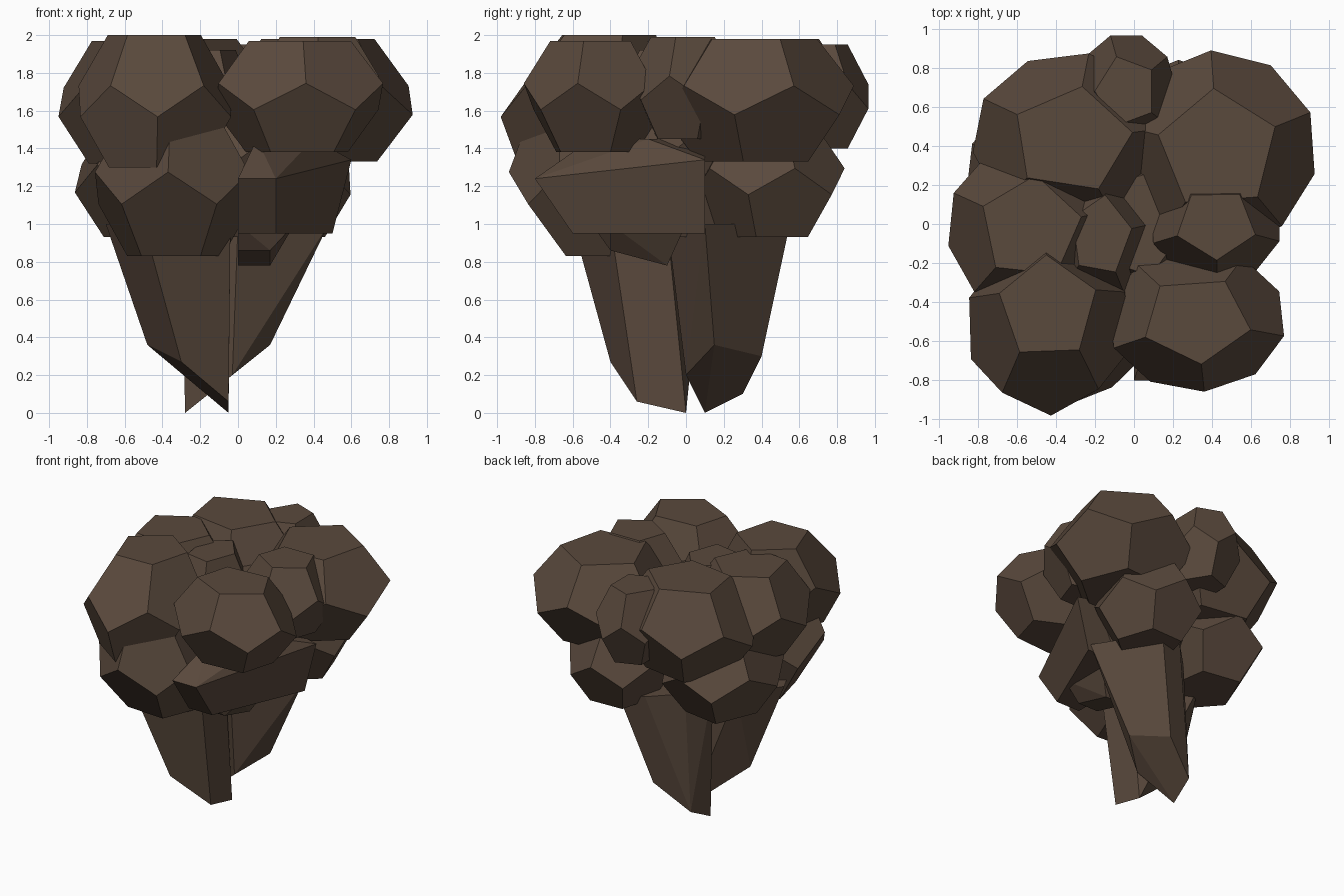
import bpy
import bmesh
from math import cos, sin, radians, sqrt

cube = bpy.data.objects.get("Cube")
if cube:
    bpy.data.objects.remove(cube, do_unlink=True)

# One earthy material for the whole model
stone = bpy.data.materials.new("brown_stone")
stone.use_nodes = True
colour = (0.102, 0.067, 0.046, 1)
stone.diffuse_color = colour
shader = next(n for n in stone.node_tree.nodes if n.type == "BSDF_PRINCIPLED")
shader.inputs["Base Color"].default_value = colour
shader.inputs["Roughness"].default_value = 0.9

GOLDEN = (sqrt(5) - 1) / 2


def hull(name, *corner_groups):
    """Flat-faced convex stone wrapped around groups of corner points."""
    bm = bmesh.new()
    for group in corner_groups:
        for point in group:
            bm.verts.new(point)
    bmesh.ops.convex_hull(bm, input=bm.verts[:])
    loose = [v for v in bm.verts if not v.link_faces]
    bmesh.ops.delete(bm, geom=loose, context="VERTS")
    bmesh.ops.dissolve_limit(bm, angle_limit=radians(8),
                             verts=bm.verts[:], edges=bm.edges[:])
    bmesh.ops.recalc_face_normals(bm, faces=bm.faces[:])
    mesh = bpy.data.meshes.new(name)
    bm.to_mesh(mesh)
    bm.free()
    mesh.materials.append(stone)
    obj = bpy.data.objects.new(name, mesh)
    bpy.context.collection.objects.link(obj)


def at(height, *plan_points):
    """Corner points that share one height."""
    return [(x, y, height) for x, y in plan_points]


def boulder(name, centre, radius, low, high, turn, lean=(0, 0)):
    """Twelve-sided boulder of pentagons, lying flat on one of them.

    lean is how far the top pentagon is pushed sideways."""
    middle = (low + high) / 2
    half = (high - low) / 2
    rings = []
    for side in (1, -1):
        for rise, size in ((1, GOLDEN), (GOLDEN ** 3, 1)):
            level = side * rise
            ring = []
            for step in range(5):
                angle = radians(turn + 72 * step + (36 if side < 0 else 0))
                ring.append((
                    centre[0] + radius[0] * size * cos(angle) + lean[0] * level,
                    centre[1] + radius[1] * size * sin(angle) + lean[1] * level))
            rings.append(at(middle + half * level, *ring))
    hull(name, *rings)


# Upper ring of boulders
boulder("upper_back_left_boulder", centre=(.43, .38), radius=(.51, .51),
        low=1.33, high=1.98, turn=22)
boulder("upper_front_left_boulder", centre=(.32, -.49), radius=(.46, .37),
        low=1.38, high=1.97, turn=-13)
boulder("upper_front_right_boulder", centre=(-.44, -.52), radius=(.42, .44),
        low=1.3, high=2, turn=20, lean=(0, .09))
boulder("upper_right_boulder", centre=(-.53, -.02), radius=(.43, .44),
        low=1.32, high=1.97, turn=12)
boulder("upper_back_right_boulder", centre=(-.32, .43), radius=(.51, .45),
        low=1.3, high=1.98, turn=8)
boulder("upper_back_boulder", centre=(-.04, .68), radius=(.26, .3),
        low=1.4, high=1.95, turn=36)

# Smaller stones filling the top
boulder("centre_stone", centre=(-.17, -.06), radius=(.26, .34),
        low=1.3, high=1.92, turn=10)
boulder("inner_left_stone", centre=(.42, 0), radius=(.34, .3),
        low=1.45, high=1.99, turn=-17)

# Middle ring of boulders
boulder("middle_front_boulder", centre=(-.34, -.49), radius=(.43, .43),
        low=.83, high=1.55, turn=50, lean=(0, -.08))
boulder("middle_right_boulder", centre=(-.46, .2), radius=(.41, .48),
        low=.93, high=1.55, turn=10)
boulder("middle_back_left_boulder", centre=(.24, .44), radius=(.37, .4),
        low=.93, high=1.52, turn=20)
hull("middle_left_boulder",
     at(1.45, (.4, -.2), (.1, -.5), (.1, .1)),
     at(1.34, (.6, .1)),
     at(1.24, (.2, -.8), (0, -.8)),
     at(.95, (.2, -.6), (0, -.6), (.5, .1), (0, .1)))

# Hidden core that closes gaps between the boulders
boulder("core", centre=(0, 0), radius=(.45, .45), low=.93, high=1.75, turn=0)

# Tapering spikes underneath
hull("front_spike",
     at(1, (-.7, -.2), (-.5, -.6), (-.04, -.4), (-.04, -.1), (-.5, .1)),
     at(.36, (-.48, -.1)),
     at(.27, (-.3, -.4)),
     at(.06, (-.05, -.26)),
     at(0, (-.05, 0)))
hull("back_spike",
     at(1, (.48, .1), (.2, .55), (0, .5), (-.2, .3), (-.3, .1), (0, -.1)),
     at(.36, (.17, .15)),
     at(.3, (0, .4)),
     at(.2, (-.03, 0)),
     at(.1, (-.25, .3)),
     at(0, (-.28, .1)))
hull("under_stone",
     at(1, (0, -.5), (.3, -.4), (.3, 0), (0, 0)),
     at(.86, (0, -.4), (.17, -.4)),
     at(.78, (.17, -.1), (0, -.1)))
